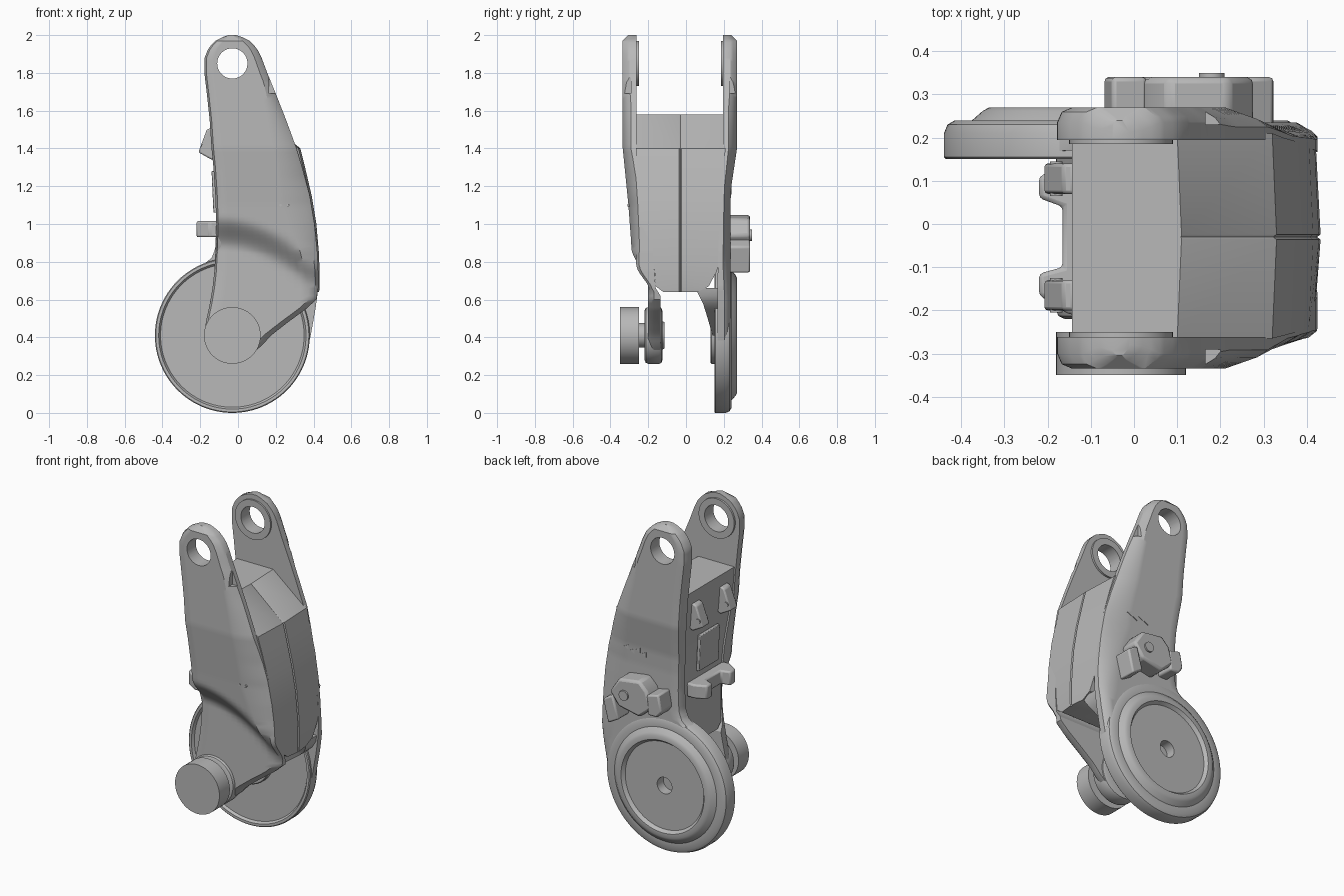
import bpy, bmesh, math
from mathutils import Vector

cube = bpy.data.objects.get("Cube")
if cube:
    bpy.data.objects.remove(cube)

grey = bpy.data.materials.new("plain_grey")
grey.use_nodes = True
tone = (0.48, 0.48, 0.48, 1)
grey.diffuse_color = tone
grey.node_tree.nodes["Principled BSDF"].inputs["Base Color"].default_value = tone

PIVOT = (-0.03, 0.41)   # lower joint, x and z
EYE = (-0.03, 1.85)     # upper joint, x and z
SEAM = -0.03            # y of the seam down the shin


def table(rows):
    """Piecewise linear function through (z, value) pairs."""
    def value(z):
        if z <= rows[0][0]:
            return rows[0][1]
        for (a, u), (b, v) in zip(rows, rows[1:]):
            if z <= b:
                return u + (v - u) * (z - a) / (b - a)
        return rows[-1][1]
    return value


def shade(obj):
    bpy.ops.object.select_all(action='DESELECT')
    obj.select_set(True)
    bpy.context.view_layer.objects.active = obj
    bpy.ops.object.shade_smooth_by_angle(angle=math.radians(32))


def loft(name, rings, cyclic=False):
    """Skin a run of equal closed rings, capped unless cyclic."""
    bm = bmesh.new()
    loops = [[bm.verts.new(p) for p in ring] for ring in rings]
    pairs = list(zip(loops, loops[1:]))
    if cyclic:
        pairs.append((loops[-1], loops[0]))
    else:
        bm.faces.new(loops[0])
        bm.faces.new(loops[-1])
    for a, b in pairs:
        for i in range(len(a)):
            j = (i + 1) % len(a)
            bm.faces.new((a[i], a[j], b[j], b[i]))
    bmesh.ops.recalc_face_normals(bm, faces=bm.faces)
    mesh = bpy.data.meshes.new(name)
    bm.to_mesh(mesh)
    bm.free()
    mesh.materials.append(grey)
    obj = bpy.data.objects.new(name, mesh)
    bpy.context.collection.objects.link(obj)
    shade(obj)
    return obj


def lathe(name, centre, profile, cyclic=False, sides=64):
    """Turn (radius, y) points round an axis along y."""
    turns = [math.tau * i / sides for i in range(sides)]
    return loft(name, [[(centre[0] + r * math.cos(t), y, centre[1] + r * math.sin(t))
                        for t in turns] for r, y in profile], cyclic)


def prism(name, points, axis, low, high, bevel=0.0):
    """Extrude an outline along one axis."""
    def place(p, d):
        q = list(p)
        q.insert("xyz".index(axis), d)
        return q
    obj = loft(name, [[place(p, d) for p in points] for d in (low, high)])
    if bevel:
        mod = obj.modifiers.new("soft_edges", 'BEVEL')
        mod.width, mod.segments, mod.limit_method = bevel, 2, 'ANGLE'
    return obj


def box(x0, x1, z0, z1):
    return [(x0, z0), (x1, z0), (x1, z1), (x0, z1)]


def cut(obj, cutter):
    """Subtract the cutter, then throw it away."""
    cutter.hide_render = True
    mod = obj.modifiers.new("cut", 'BOOLEAN')
    mod.operation, mod.solver, mod.object = 'DIFFERENCE', 'EXACT', cutter
    graph = bpy.context.evaluated_depsgraph_get()
    mesh = bpy.data.meshes.new_from_object(obj.evaluated_get(graph))
    obj.modifiers.clear()
    obj.data = mesh
    bpy.data.objects.remove(cutter)
    shade(obj)


# Side outline shared by both plates and the core
upper_left = [(1.0, -.115), (1.15, -.12), (1.3, -.13), (1.4, -.14), (1.55, -.15), (1.69, -.165),
              (1.8, -.178), (1.88, -.177), (1.93, -.157), (1.97, -.12), (1.99, -.08), (2.0, -.05)]
upper_right = [(.66, .425), (.75, .425), (.85, .42), (1.0, .405), (1.15, .38), (1.3, .34),
               (1.4, .31), (1.55, .255), (1.69, .2), (1.8, .155), (1.88, .125), (1.93, .1),
               (1.97, .06), (1.99, .02), (2.0, -.01)]
front_left = table([(.3, -.12), (.41, -.178), (.48, -.17), (.55, -.155), (.6, -.145), (.66, -.135),
                    (.75, -.125), (.85, -.12)] + upper_left)
front_right = table([(.3, .06), (.36, .13), (.41, .175), (.48, .265), (.55, .36),
                     (.6, .415)] + upper_right)
back_left = table([(.58, .1), (.6, -.2), (.66, -.33), (.72, -.28), (.78, -.19), (.82, -.14),
                   (.87, -.12)] + upper_left)
back_right = table([(.3, .36), (.41, .385), (.55, .41)] + upper_right)
chamfer_width = table([(.6, .04), (.8, .08), (1.1, .14), (1.4, .1), (1.75, .04), (2, .035)])
chamfer_depth = table([(.6, .03), (.8, .04), (1.1, .05), (1.4, .06), (1.75, .035)])
levels = sorted({round(.3 + .02 * i, 3) for i in range(86)} | {1.97, 1.99, .66, .55, .75, .85})


def plate(name, side, left, right, outer, inner):
    """One side plate, rounded on its outer edges."""
    rings = []
    for z in levels:
        l, r, y_in = left(z), right(z), inner(z)
        soft = min(.035, .3 * (r - l))
        wide = min(chamfer_width(z), .4 * (r - l))
        tip = max(0, z - 1.97)

        def face(x):
            return outer(x, z) - side * tip
        drop = min(chamfer_depth(z), .6 * abs(face(r) - y_in))
        ring = [(l, y_in), (l, face(l) - side * min(soft, drop)),
                (l + .3 * soft, face(l) - side * .3 * min(soft, drop))]
        for i in range(13):
            x = l + soft + (r - wide - l - soft) * i / 12
            ring.append((x, face(x)))
        ring += [(r - .25 * wide, face(r) - side * .6 * drop), (r, face(r) - side * drop), (r, y_in)]
        rings.append([(x, y, z) for x, y in ring])
    return loft(name, rings)


# Front plate, swept inward below a curved shoulder
front_face = table([(.3, -.28), (.9, -.29), (1.1, -.305), (1.2, -.315), (1.4, -.335)])


def front_outer(x, z):
    shoulder = 1.04 - .9 * max(0, x + .1) ** 2
    t = min(1, max(0, (shoulder - z) / .17))
    t = t * t * (3 - 2 * t)
    return front_face(z) * (1 - t) - .2 * t


front = plate("front_plate", -1, front_left, front_right, front_outer,
              table([(.62, -.135), (.66, -.16), (.9, -.18), (1.1, -.2), (1.35, -.25), (1.4, -.262)]))
back_face = table([(1.1, .235), (1.2, .24), (1.4, .27)])
back = plate("back_plate", 1, back_left, back_right, lambda x, z: back_face(z),
             table([(.7, .167), (1.2, .18), (1.4, .195)]))

# Upper joint holes, edge notches and inner collars
for obj, y, y_low, y_high, name in ((front, -.31, -.265, -.25, "front_collar"),
                                    (back, .25, .185, .198, "back_collar")):
    cut(obj, lathe("hole_cutter", EYE, [(.08, y - .2), (.08, y + .2)]))
    cut(obj, prism("notch_cutter", box(.165, .3, 1.69, 1.78), 'y', y - .02, y + .02))
    lathe(name, EYE, [(.08, y_low), (.12, y_low), (.12, y_high), (.08, y_high)], cyclic=True)

# Core between the plates, with a sloped top and a seam groove
core_front = table([(.64, -.12), (.67, -.16), (.8, -.17), (1.0, -.24), (1.4, -.265)])
core_back = table([(.64, .06), (.67, .12), (.8, .19), (1.2, .19), (1.4, .21)])
core_right = table([(.64, .42), (.75, .422), (.85, .418), (1.0, .405), (1.15, .38), (1.3, .345),
                    (1.4, .32), (1.58, .1)])
rings = []
for z in (.64, .67, .75, .85, 1.0, 1.15, 1.3, 1.4, 1.58):
    l, r, f, b = front_left(z) + .01, core_right(z), core_front(z), core_back(z)
    groove = .008 if z < 1.5 else 0.001
    rings.append([(x, y, z) for x, y in (
        (l, f), (l, b), (r, b), (r + .01, SEAM + .006), (r + .01 - groove, SEAM),
        (r + .01, SEAM - .006), (r, f))])
loft("core", rings)

# Gusset from the core down to the rear disc
gusset_y = table([(.41, .14), (.5, .115), (.58, .09), (.62, .07), (.66, .05)])
loft("rear_gusset", [[(front_left(z), gusset_y(z), z), (front_right(z) - .01, gusset_y(z), z),
                      (front_right(z) - .01, .18, z), (front_left(z), .18, z)]
                     for z in (.41, .45, .5, .55, .58, .62, .66)])

# Rear disc with rim, raised ring and blind centre hole
lathe("rear_disc", PIVOT, [(.02, .165), (.38, .165), (.39, .15), (.405, .15), (.41, .155), (.41, .21),
                           (.402, .23), (.385, .24), (.345, .24), (.32, .262), (.305, .27), (.28, .27),
                           (.265, .25), (.05, .25), (.05, .19), (.02, .19)], sides=96)
lathe("rear_hub", PIVOT, [(.15, .17), (.15, .135), (.145, .13)])

# Front lower joint
lathe("front_hub", PIVOT, [(.13, -.22), (.145, -.213), (.15, -.2), (.15, -.14), (.145, -.13),
                           (.13, -.125), (.075, -.125), (.07, -.115)])
lathe("joint_neck", PIVOT, [(.065, -.26), (.065, -.21)])
lathe("joint_puck", PIVOT, [(.15, -.35), (.15, -.25)])

# Clips, bracket and panel on the left wall
for y, name in ((.105, "rear_clip"), (-.165, "front_clip")):
    clip = prism(name, [(-.21, 1.38), (-.165, 1.5), (-.14, 1.51), (-.1, 1.46), (-.1, 1.36), (-.14, 1.34)],
                 'y', y - .035, y + .035, .008)
    lathe(name + "_pin", (-.18, 1.41), [(.015, y - .04), (.015, y + .04)], sides=16)
prism("wall_bracket", [(-.1, .14), (-.15, .14), (-.22, .11), (-.22, .06), (-.165, .04), (-.165, -.1),
                       (-.22, -.115), (-.22, -.165), (-.15, -.21), (-.1, -.21)], 'z', .93, 1.015, .01)
prism("wall_panel", [(-.13, 1.06), (-.11, 1.06), (-.12, 1.28), (-.14, 1.28)], 'y', -.13, .06, .004)

# Housing and its two blocks on the back
prism("rear_housing", [(0, .9), (.03, 1.0), (.08, 1.05), (.22, 1.03), (.28, .94), (.22, .86), (.08, .83)],
      'y', .2, .34, .015)
prism("lower_block", [(.22, .78), (.29, .74), (.325, .88), (.26, .92)], 'y', .2, .34, .01)
prism("side_block", [(-.07, .9), (-.05, 1.0), (.03, .98), (.02, .86), (-.04, .86)], 'y', .2, .34, .01)
lathe("housing_bolt", (.18, .94), [(.03, .33), (.03, .35)], sides=24)

# Small studs on the front face and marks on the back face
for i in range(2):
    lathe("front_stud", (.225 + .04 * i, 1.1), [(.007, -.309), (.007, -.28)], sides=12)
for i in range(4):
    x, z = .1 + .04 * i, 1.17 + .015 * (i % 2)
    prism("rear_mark", [(x, z - .015), (x + .03, z), (x, z + .015)], 'y', .23, .242)
